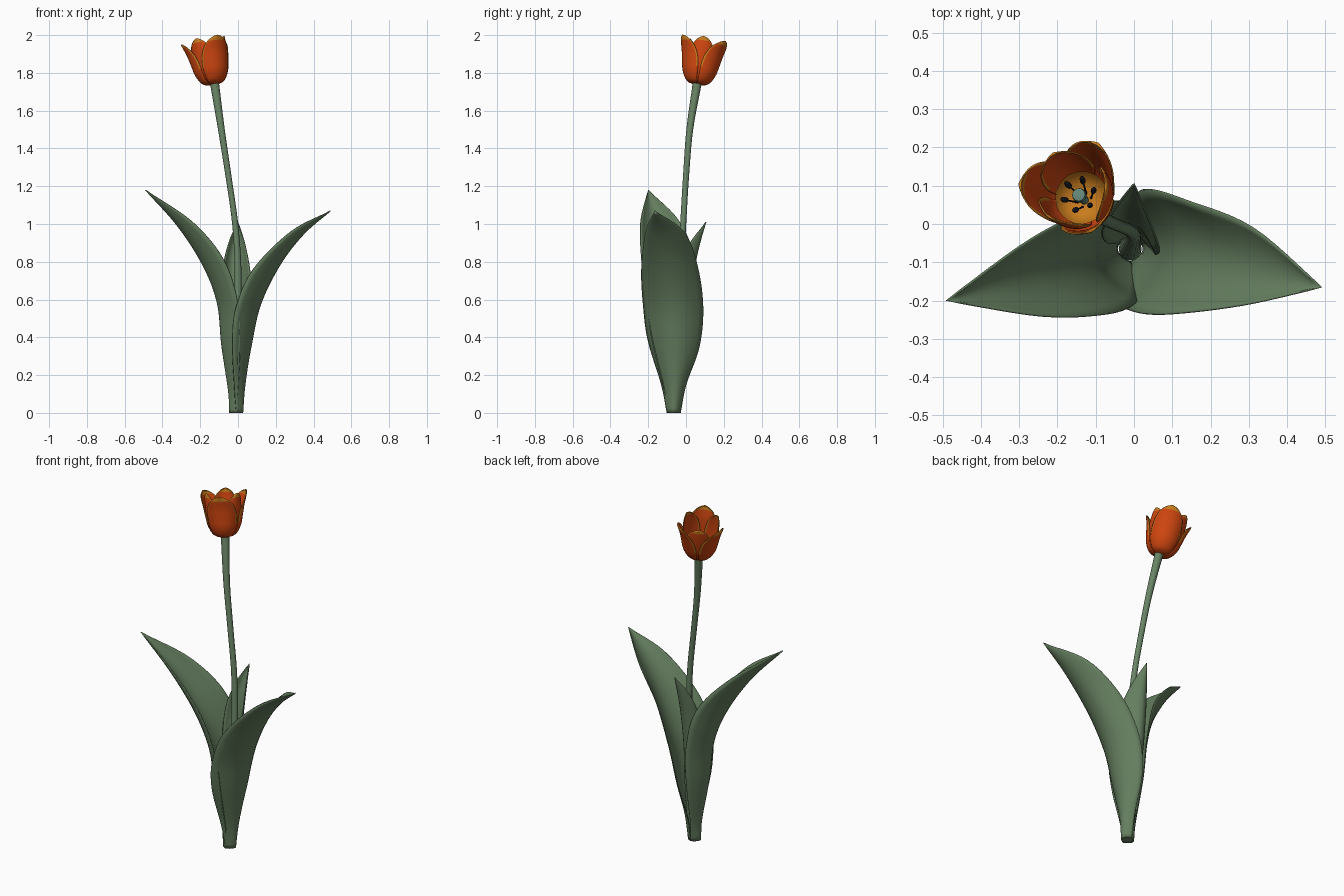
import bpy, bmesh, math
from mathutils import Vector, Matrix

if "Cube" in bpy.data.objects:
    bpy.data.objects.remove(bpy.data.objects["Cube"])


def material(name, rgb):
    m = bpy.data.materials.new(name)
    m.diffuse_color = (*rgb, 1)
    m.use_nodes = True
    m.node_tree.nodes["Principled BSDF"].inputs["Base Color"].default_value = m.diffuse_color
    return m


GREEN = material("leaf green", (0.13, 0.21, 0.115))
STEM = material("stem green", (0.14, 0.23, 0.13))
ORANGE = material("petal orange", (0.62, 0.06, 0.005))
GOLD = material("petal edge gold", (0.58, 0.20, 0.012))
BLACK = material("anther black", (0.008, 0.010, 0.015))
TEAL = material("pistil teal", (0.13, 0.24, 0.19))


def spline(points, t):
    """Catmull-Rom through points, t from 0 to 1."""
    p = [Vector(q) for q in points]
    p = [2 * p[0] - p[1]] + p + [2 * p[-1] - p[-2]]
    n = len(p) - 3
    i = min(int(t * n), n - 1)
    f = t * n - i
    a, b, c, d = p[i:i + 4]
    return 0.5 * (2 * b + (c - a) * f + (2 * a - 5 * b + 4 * c - d) * f * f
                  + (3 * b - a - 3 * c + d) * f ** 3)


def loft(name, rows, mats, rule=None, closed=False, caps=False, thickness=0, matrix=None):
    """Skin rows of points; rule(row, column) picks the material."""
    bm = bmesh.new()
    grid = [[bm.verts.new(p) for p in row] for row in rows]
    cols = len(rows[0])
    for j in range(len(rows) - 1):
        for i in range(cols if closed else cols - 1):
            k = (i + 1) % cols
            f = bm.faces.new((grid[j][i], grid[j][k], grid[j + 1][k], grid[j + 1][i]))
            f.material_index = rule(j, i) if rule else 0
    if caps:
        bm.faces.new(grid[0][::-1])
        bm.faces.new(grid[-1])
    bmesh.ops.remove_doubles(bm, verts=bm.verts, dist=1e-5)
    if matrix:
        bm.transform(matrix)
    me = bpy.data.meshes.new(name)
    bm.to_mesh(me)
    bm.free()
    for m in mats:
        me.materials.append(m)
    ob = bpy.data.objects.new(name, me)
    bpy.context.collection.objects.link(ob)
    if thickness:
        s = ob.modifiers.new("thickness", "SOLIDIFY")
        s.thickness = thickness
        s.offset = 0
    bpy.context.view_layer.objects.active = ob
    bpy.ops.object.select_all(action='DESELECT')
    ob.select_set(True)
    bpy.ops.object.shade_smooth_by_angle(angle=math.radians(50))
    return ob


def ring(centre, r, n=16):
    c = Vector(centre)
    return [c + Vector((r * math.cos(2 * math.pi * i / n), r * math.sin(2 * math.pi * i / n), 0))
            for i in range(n)]


# Stem: rings along a gently bent path, wider at foot and neck
path = [(-.01, -.065, 0), (-.005, -.05, .4), (0, -.03, .75), (-.015, -.015, 1.0),
        (-.05, 0, 1.25), (-.088, .02, 1.5), (-.125, .06, 1.75)]
radii = [(.03, 0, 0), (.022, 0, 0), (.018, 0, 0), (.016, 0, 0), (.016, 0, 0), (.018, 0, 0), (.024, 0, 0)]
loft("stem", [ring(spline(path, j / 36), spline(radii, j / 36).x) for j in range(37)],
     [STEM], closed=True, caps=True)


# Leaves: curved cross-sections between two edges and a keel
def leaf(name, edge_a, keel, edge_b, n=36, m=14):
    rows = []
    for j in range(n + 1):
        a, k, b = (spline(c, j / n) for c in (edge_a, keel, edge_b))
        rows.append([k + (b - a) * (u / 2) + ((a + b) / 2 - k) * u * u
                     for u in (2 * i / m - 1 for i in range(m + 1))])
    loft(name, rows, [GREEN], thickness=.005)


tip = (.49, -.165, 1.07)
leaf("right_leaf",
     [(-.01, -.1, 0), (-.02, -.13, .15), (-.03, -.2, .38), (-.01, -.225, .56),
      (.08, -.235, .76), (.28, -.212, .96), tip],
     [(.025, -.065, 0), (.037, -.06, .15), (.07, -.065, .36), (.12, -.075, .58),
      (.225, -.1, .79), (.35, -.13, .95), tip],
     [(-.01, -.03, 0), (-.01, .0, .15), (.0, .07, .35), (.04, .09, .56),
      (.14, .06, .78), (.31, -.01, .96), tip])

tip = (-.49, -.2, 1.18)
leaf("left_leaf",
     [(-.01, -.1, 0), (0, -.115, .12), (.01, -.175, .36), (0, -.21, .58),
      (-.075, -.235, .81), (-.24, -.24, 1.01), tip],
     [(-.045, -.065, 0), (-.05, -.07, .12), (-.085, -.085, .36), (-.108, -.09, .58),
      (-.185, -.11, .78), (-.32, -.15, .99), tip],
     [(-.01, -.03, 0), (-.02, -.01, .12), (-.03, .04, .36), (-.04, .06, .58),
      (-.1, .045, .82), (-.27, -.04, 1.02), tip])

tip = (0, .105, 1.01)
leaf("back_leaf",
     [(-.04, -.05, 0), (-.045, -.05, .15), (-.07, -.05, .35), (-.083, -.03, .56),
      (-.078, -.005, .77), (-.045, .045, .91), tip],
     [(-.01, -.032, 0), (-.01, -.02, .15), (-.01, .0, .35), (-.015, .02, .58),
      (-.012, .045, .78), (-.005, .075, .91), tip],
     [(.02, -.05, 0), (.03, -.05, .15), (.05, -.07, .35), (.06, -.08, .55),
      (.065, -.06, .73), (.037, .015, .89), tip])

# Flower frame: sits on the stem and leans with it
lean = Vector((0, 0, 1)).rotation_difference(Vector((-.17, .16, .97)))
FLOWER = Matrix.Translation((-.127, .06, 1.738)) @ lean.to_matrix().to_4x4()
OUTER = [(.012, 0, 0), (.058, 0, .014), (.087, 0, .06), (.100, 0, .115), (.113, 0, .175), (.135, 0, .24)]
INNER = [(.010, 0, .003), (.053, 0, .018), (.081, 0, .062), (.092, 0, .12), (.097, 0, .185), (.098, 0, .245)]


# Petals: curved sheets swept around the flower axis, gold along the upper rim
def petal(name, profile, azimuth, spread, n=26, m=18):
    rows = []
    for j in range(n + 1):
        v = 1 - (1 - j / n) ** 1.4        # denser rows towards the tip
        p = spline(profile, v)
        w = spread * max(0, 1 - max(0, (v - .4) / .6) ** 2.4) ** .6
        row = []
        for i in range(m + 1):
            u = 2 * i / m - 1
            a = azimuth + w * u
            r = p.x * (1 - .05 * u * u)
            row.append((r * math.cos(a), r * math.sin(a), p.z))
        rows.append(row)

    def rim(j, i):
        return 1 if j == 0 or j >= n - 4 or (j > n * .36 and (i < 1 or i >= m - 1)) else 0
    loft(name, rows, [ORANGE, GOLD], rim, thickness=.004, matrix=FLOWER)


for k in range(3):
    az = math.radians(57 + 120 * k)
    petal(f"outer_petal_{k + 1}", OUTER, az, math.radians(56))
    petal(f"inner_petal_{k + 1}", INNER, az + math.pi / 3, math.radians(54))

# Golden heart lining the inside of the cup
loft("flower_heart", [ring((0, 0, z), r, 24) for r, z in
                      ((.004, .012), (.03, .016), (.048, .024), (.062, .04), (.07, .056))],
     [GOLD], closed=True, matrix=FLOWER)

# Pistil with a flared stigma
loft("pistil", [ring((0, 0, z), r, 12) for r, z in
                ((.011, .01), (.013, .05), (.010, .085), (.019, .095), (.017, .104), (.006, .106))],
     [TEAL], closed=True, caps=True, matrix=FLOWER)

# Stamens: thin filaments carrying dark anthers
for k in range(6):
    turn = FLOWER @ Matrix.Rotation(math.pi / 3 * k + .3, 4, 'Z')
    loft(f"filament_{k + 1}", [ring((.018, 0, .014), .003, 6), ring((.038, 0, .085), .002, 6)],
         [BLACK], closed=True, caps=True, matrix=turn)
    loft(f"anther_{k + 1}", [ring((.036 + .25 * z, 0, .08 + z), r, 8) for z, r in
                             ((0, .002), (.006, .007), (.018, .008), (.03, .006), (.036, .002))],
         [BLACK], closed=True, caps=True, matrix=turn)
